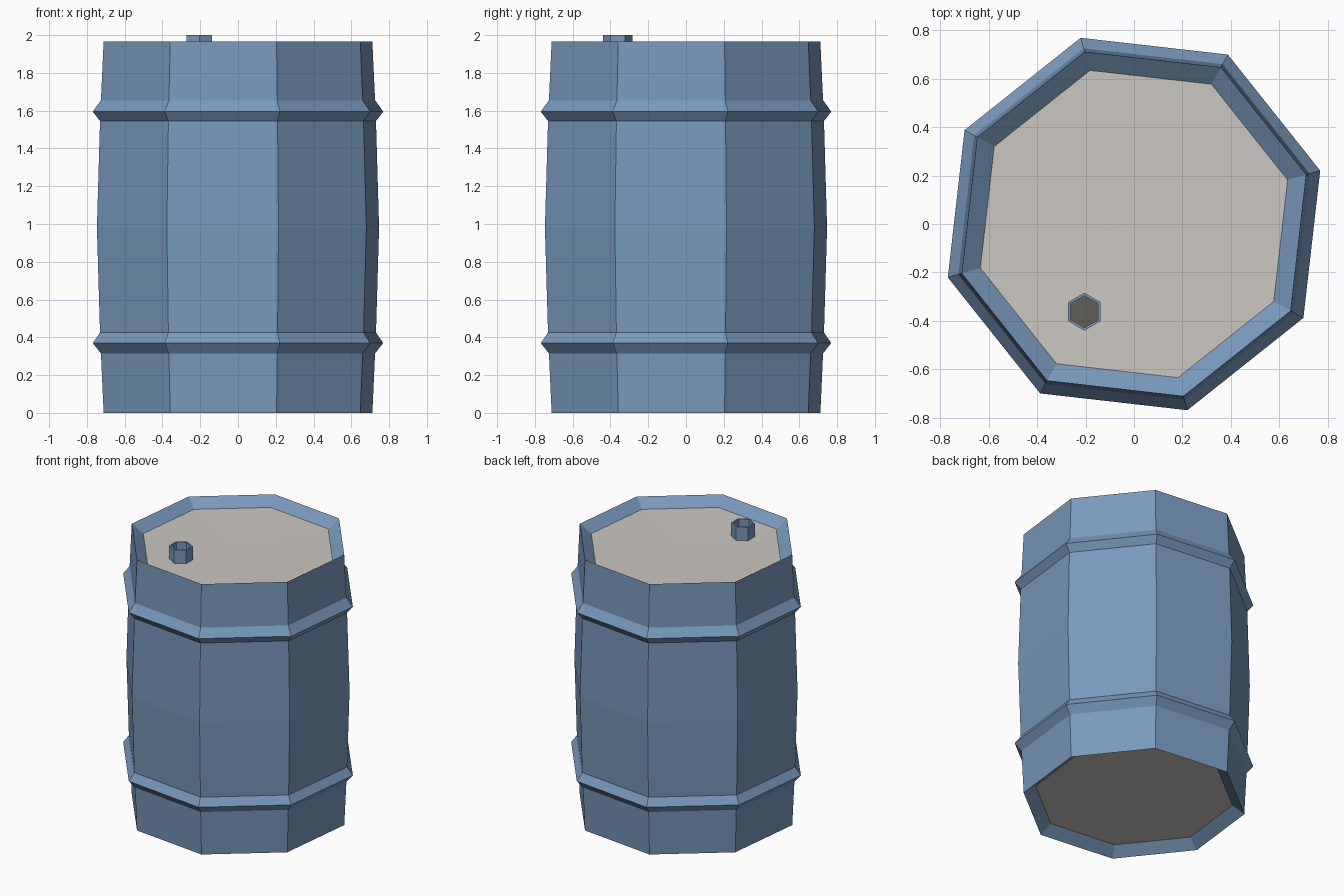
import bpy, bmesh
from math import cos, sin, radians

if "Cube" in bpy.data.objects:
    bpy.data.objects.remove(bpy.data.objects["Cube"])


def material(name, color):
    m = bpy.data.materials.new(name)
    m.diffuse_color = color
    m.use_nodes = True
    m.node_tree.nodes["Principled BSDF"].inputs["Base Color"].default_value = m.diffuse_color
    return m


blue = material("blue_paint", (0.19, 0.32, 0.50, 1))
lid_grey = material("lid_grey", (0.60, 0.57, 0.54, 1))
dark_grey = material("dark_grey", (0.12, 0.11, 0.10, 1))


def lathe(name, profile, sides, start, mat, center=(0, 0)):
    """Spin (radius, z) points around z; radius 0 makes a pole."""
    bm = bmesh.new()
    rings = []
    for r, z in profile:
        n = 1 if r == 0 else sides
        rings.append([bm.verts.new((center[0] + r * cos(radians(start + 360 * i / sides)),
                                    center[1] + r * sin(radians(start + 360 * i / sides)), z))
                      for i in range(n)])
    for a, b in zip(rings, rings[1:]):
        for i in range(sides):
            j = (i + 1) % sides
            if len(b) == 1:
                bm.faces.new((a[i], a[j], b[0]))
            else:
                bm.faces.new((a[i], a[j], b[j], b[i]))
    me = bpy.data.meshes.new(name)
    bm.to_mesh(me)
    bm.free()
    ob = bpy.data.objects.new(name, me)
    bpy.context.collection.objects.link(ob)
    me.materials.append(mat)
    return ob


TURN = 16

# Barrel wall with two raised hoops and sloped recessed rims
lathe("barrel_wall", [
    (0.66, 0.06), (0.74, 0.0),
    (0.755, 0.315), (0.80, 0.37), (0.76, 0.425),
    (0.777, 0.98),
    (0.76, 1.545), (0.80, 1.595), (0.755, 1.655),
    (0.74, 1.965), (0.66, 1.905)], 8, TURN, blue)

# Recessed lid and base
lathe("lid", [(0.66, 1.905), (0, 1.898)], 8, TURN, lid_grey)
base = lathe("base", [(0.66, 0.06), (0, 0.06)], 8, TURN, lid_grey)
base.data.flip_normals()

# Hexagonal filler cap with a hollow top
CAP = (-0.205, -0.362)
lathe("filler_cap", [(0.078, 1.895), (0.078, 2.0), (0.066, 2.0), (0.066, 1.94)],
      6, 30, blue, CAP)
lathe("cap_recess", [(0.066, 1.94), (0, 1.94)], 6, 30, dark_grey, CAP)
